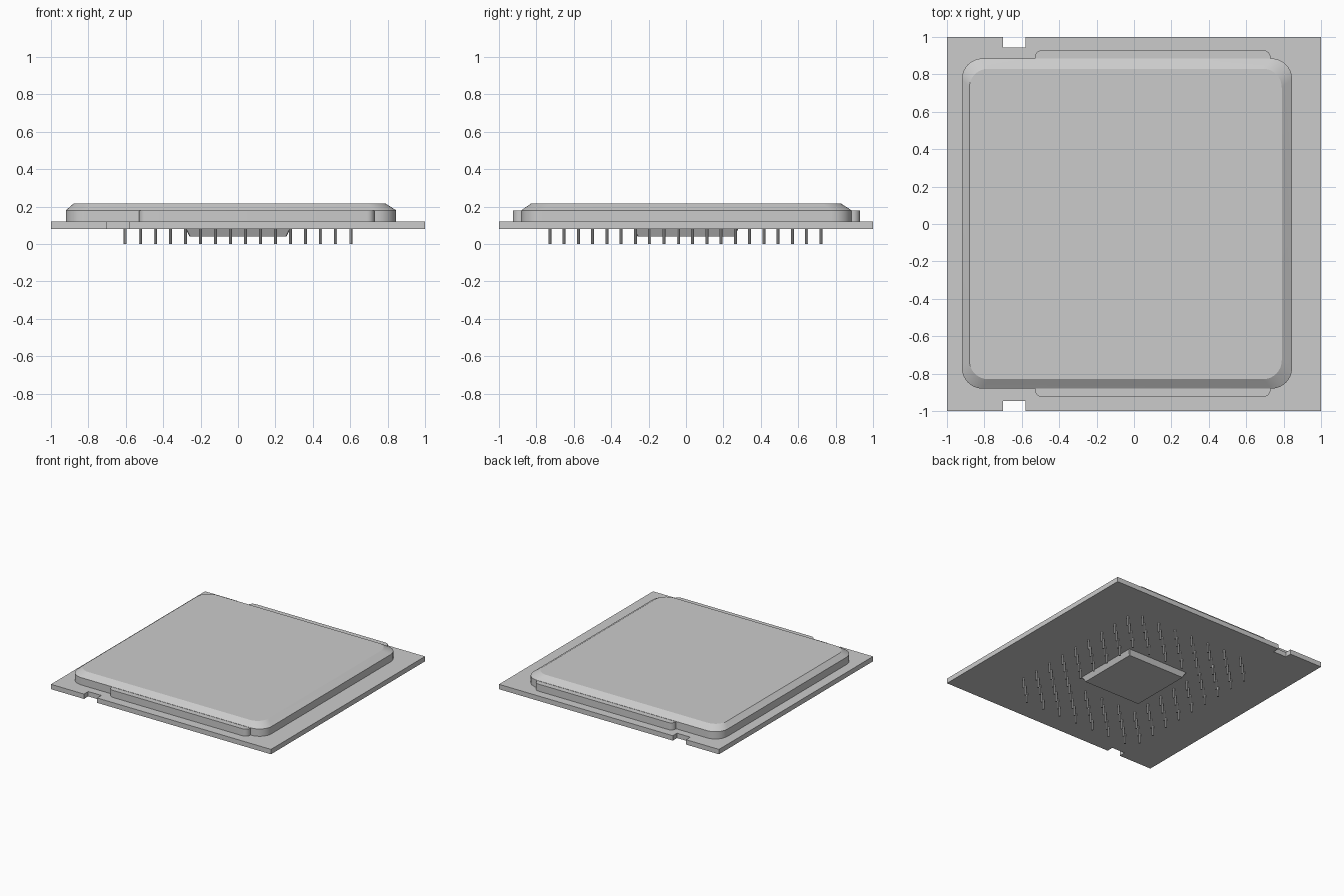
import bpy, bmesh, math

if "Cube" in bpy.data.objects:
    bpy.data.objects.remove(bpy.data.objects["Cube"])


def finish(name, bm, smooth=True):
    bmesh.ops.recalc_face_normals(bm, faces=bm.faces)
    mesh = bpy.data.meshes.new(name)
    bm.to_mesh(mesh)
    bm.free()
    if smooth:
        for p in mesh.polygons:
            p.use_smooth = True
        mesh.set_sharp_from_angle(angle=math.radians(25))
    obj = bpy.data.objects.new(name, mesh)
    bpy.context.collection.objects.link(obj)
    return obj


def rounded_rect(x0, x1, y0, y1, r, seg=8):
    pts = []
    corners = [(x1 - r, y1 - r), (x0 + r, y1 - r), (x0 + r, y0 + r), (x1 - r, y0 + r)]
    for q, (cx, cy) in enumerate(corners):
        for i in range(seg + 1):
            a = math.pi / 2 * (q + i / seg)
            pts.append((cx + r * math.cos(a), cy + r * math.sin(a)))
    return pts


def loft(name, sections, smooth=True):
    """Skin a stack of (outline, z) sections and cap both ends."""
    bm = bmesh.new()
    rings = [[bm.verts.new((x, y, z)) for x, y in pts] for pts, z in sections]
    n = len(rings[0])
    for a, b in zip(rings, rings[1:]):
        for i in range(n):
            j = (i + 1) % n
            bm.faces.new((a[i], a[j], b[j], b[i]))
    bm.faces.new(rings[0][::-1])
    bm.faces.new(rings[-1])
    return finish(name, bm, smooth)


# Circuit board with a notch in the front and back edges
half = [(1, 1), (-0.58, 1), (-0.58, 0.945), (-0.70, 0.945), (-0.70, 1), (-1, 1)]
board = half + [(x, -y) for x, y in reversed(half)]
loft("circuit_board", [(board, 0.08), (board, 0.12)], smooth=False)

# Metal lid with sloped rim
lid = rounded_rect(-0.92, 0.845, -0.88, 0.885, 0.11)
lid_top = rounded_rect(-0.88, 0.79, -0.83, 0.83, 0.10)
loft("heat_spreader_lid", [(lid, 0.12), (lid, 0.18), (lid_top, 0.215)])

# Lower step showing at the front and back of the lid
step = rounded_rect(-0.53, 0.73, -0.925, 0.93, 0.04, 6)
loft("lid_step", [(step, 0.12), (step, 0.178)])

# Raised block in the middle of the underside
loft("underside_block", [(rounded_rect(-0.26, 0.26, -0.26, 0.26, 0.005, 1), 0.04),
                         (rounded_rect(-0.28, 0.28, -0.28, 0.28, 0.005, 1), 0.08)], smooth=False)

# Staggered ring of contact pins
bm = bmesh.new()
for i in range(16):
    for j in range(20):
        inside = 4 <= i <= 11 and 5 <= j <= 14
        corner = (i, j) in ((15, 0), (0, 19))
        if (i + j) % 2 == 0 or inside or corner:
            continue
        res = bmesh.ops.create_cone(bm, cap_ends=True, segments=8, radius1=0.008,
                                    radius2=0.008, depth=0.08)
        bmesh.ops.translate(bm, verts=res["verts"],
                            vec=(-0.603 + i * 0.0804, -0.728 + j * 0.0763, 0.04))
finish("contact_pins", bm, smooth=False)
